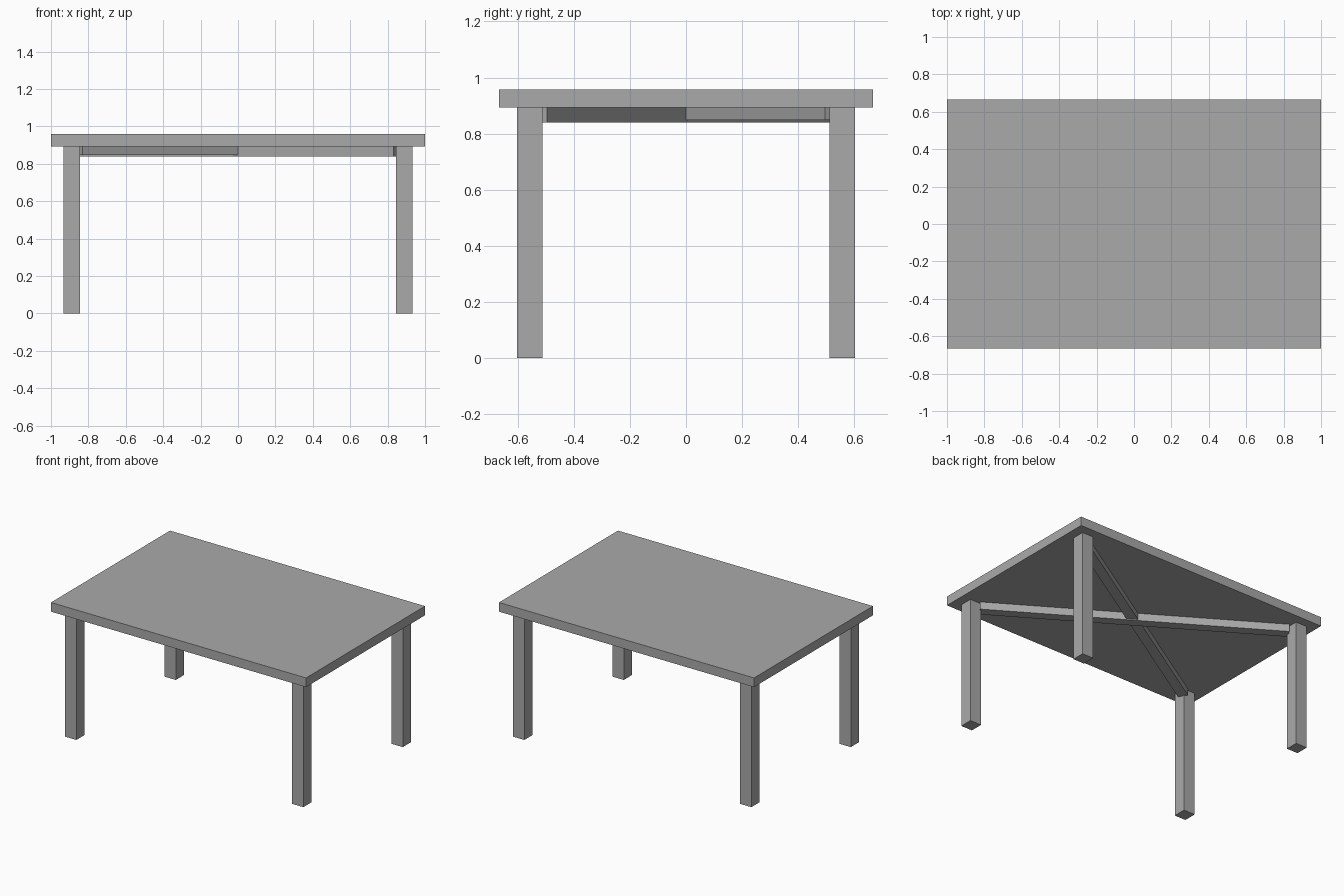
import bpy
import math

if "Cube" in bpy.data.objects:
    bpy.data.objects.remove(bpy.data.objects["Cube"])

grey = bpy.data.materials.new("plain grey")
grey.diffuse_color = (0.4, 0.4, 0.4, 1)
grey.use_nodes = True
grey.node_tree.nodes["Principled BSDF"].inputs["Base Color"].default_value = grey.diffuse_color


def box(name, size, location, angle=0.0):
    """Add a box with the given full size, turned about z."""
    bpy.ops.mesh.primitive_cube_add(size=1, location=location, rotation=(0, 0, angle))
    ob = bpy.context.object
    ob.name = name
    ob.scale = size
    ob.data.materials.append(grey)
    return ob


UNDER = 0.893   # underside of the top
TOP = 0.958

# table top
box("table_top", (2.0, 1.333, TOP - UNDER), (0, 0, (TOP + UNDER) / 2))

# four square legs
for sx, side in ((-1, "left"), (1, "right")):
    for sy, end in ((-1, "front"), (1, "back")):
        box(f"{end}_{side}_leg", (0.088, 0.091, UNDER),
            (sx * 0.89, sy * 0.557, UNDER / 2))

# two crossed braces between opposite legs, one slightly deeper
END_X, END_Y = 0.848, 0.525
length = 2 * math.hypot(END_X, END_Y)
angle = math.atan2(END_Y, END_X)
for name, sign, bottom in (("upper_brace", 1, 0.848), ("lower_brace", -1, 0.84)):
    box(name, (length, 0.068, UNDER - bottom),
        (0, 0, (UNDER + bottom) / 2), sign * angle)
